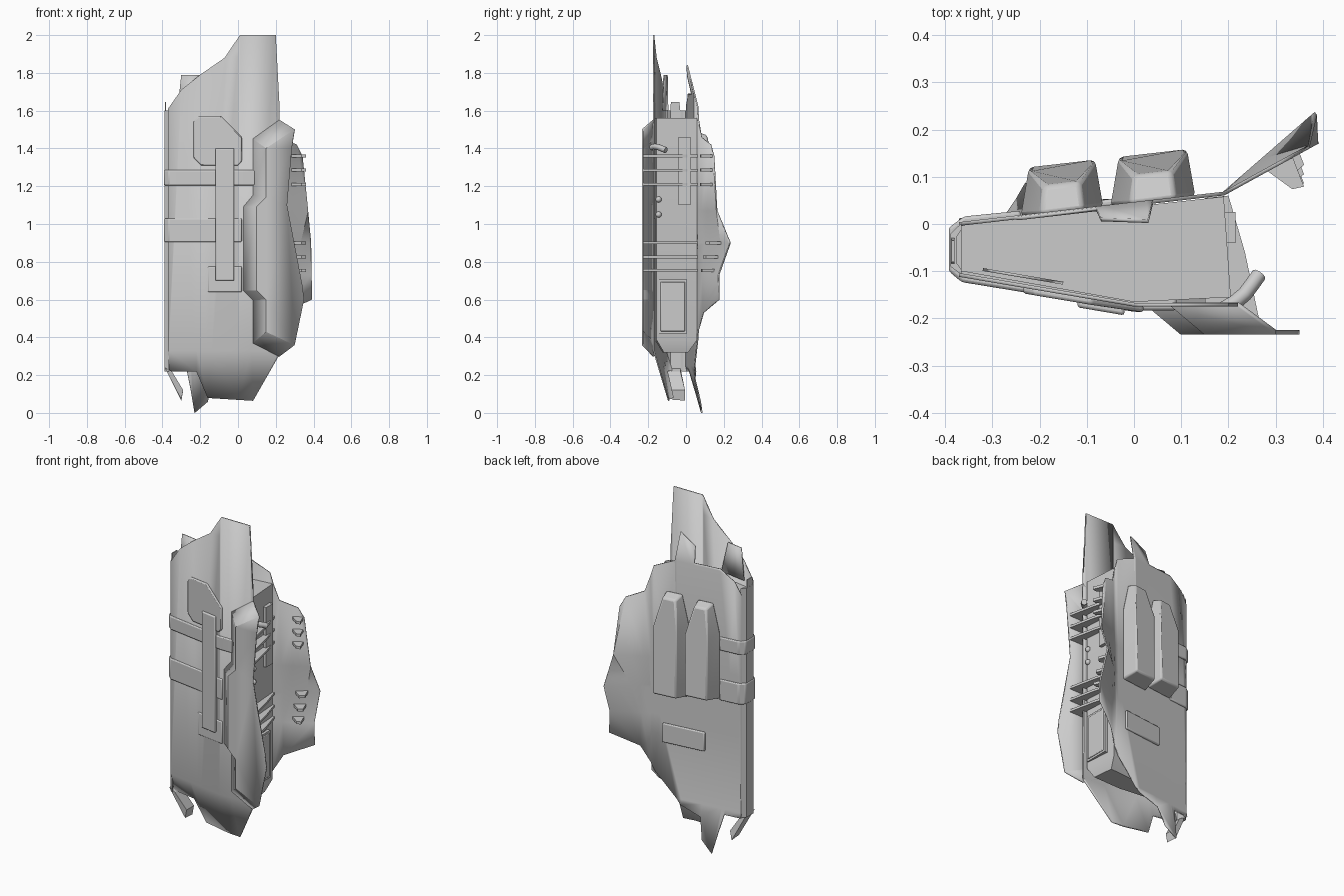
import bpy, bmesh
from mathutils import Vector

if "Cube" in bpy.data.objects:
    bpy.data.objects.remove(bpy.data.objects["Cube"])


def finish(name, bm, bevel=0.0, thick=0.0, offset=0.0):
    bmesh.ops.recalc_face_normals(bm, faces=bm.faces)
    me = bpy.data.meshes.new(name)
    bm.to_mesh(me)
    bm.free()
    ob = bpy.data.objects.new(name, me)
    bpy.context.collection.objects.link(ob)
    if thick:
        m = ob.modifiers.new("thickness", 'SOLIDIFY')
        m.thickness, m.offset = thick, offset
    if bevel:
        m = ob.modifiers.new("bevel", 'BEVEL')
        m.width, m.segments, m.limit_method = bevel, 2, 'ANGLE'
    bpy.ops.object.select_all(action='DESELECT')
    ob.select_set(True)
    bpy.context.view_layer.objects.active = ob
    bpy.ops.object.shade_smooth_by_angle()
    return ob


def loft(name, rings, bevel=0.0):
    """Closed solid through rings of 3D points."""
    bm = bmesh.new()
    vs = [[bm.verts.new(p) for p in r] for r in rings]
    n = len(vs[0])
    for a, b in zip(vs, vs[1:]):
        for i in range(n):
            j = (i + 1) % n
            bm.faces.new((a[i], a[j], b[j], b[i]))
    bm.faces.new(vs[0])
    bm.faces.new(vs[-1])
    return finish(name, bm, bevel)


def slab(name, pts, z0, z1, bevel=0.0):
    return loft(name, [[(x, y, z) for x, y in pts] for z in (z0, z1)], bevel)


def box(name, x0, x1, y0, y1, z0, z1, bevel=0.0):
    return slab(name, [(x0, y0), (x1, y0), (x1, y1), (x0, y1)], z0, z1, bevel)


def sheet(name, pts, fy, xcuts, zcuts, thick):
    """Flat xz outline, cut along fold lines and bent onto y = fy(x, z)."""
    bm = bmesh.new()
    bm.faces.new([bm.verts.new((x, 0, z)) for x, z in pts])
    bmesh.ops.triangulate(bm, faces=bm.faces)
    cuts = [((c, 0, 0), (1, 0, 0)) for c in xcuts] + [((0, 0, c), (0, 0, 1)) for c in zcuts]
    for co, no in cuts:
        bmesh.ops.bisect_plane(bm, geom=bm.verts[:] + bm.edges[:] + bm.faces[:],
                               plane_co=co, plane_no=no)
    for v in bm.verts:
        v.co.y = fy(v.co.x, v.co.z)
    return finish(name, bm, thick=thick)


def raised(name, pts, fy, h, bevel=0.006):
    """Panel standing off a plate by h."""
    return loft(name, [[(x, fy(x, z), z) for x, z in pts],
                       [(x, fy(x, z) + h, z) for x, z in pts]], bevel)


def front_y(x, z):
    return -0.107 - 0.17 * min(x + 0.375, 0.375) + 0.3 * max(0, 0.33 - z)


def back_y(x, z):
    y = 0.115 * (min(x, 0.19) + 0.37)
    k = 0.55 + 0.32 * max(0, 1 - abs(z - 0.9) / 0.17)
    y += k * max(0, x - 0.19)
    return y - 0.25 * max(0, z - 1.68) + 0.27 * max(0, 0.25 - z)


# torn front and back hull plates
sheet("front_plate", [(-.37, .22), (-.22, .22), (-.16, .08), (.08, .065), (.22, .31),
                      (.22, 1.62), (.11, 1.77), (.17, 1.87), (.2, 2), (.01, 2), (-.07, 1.88),
                      (-.2, 1.79), (-.3, 1.71), (-.37, 1.61)], front_y, [0], [.33], .008)
sheet("back_plate", [(-.37, .22), (-.27, .22), (-.25, .12), (-.23, 0), (-.16, .06), (-.13, .18),
                     (0, .22), (.165, .39), (.24, .53), (.39, .6), (.385, .9), (.37, 1.07),
                     (.34, 1.36), (.31, 1.42), (.22, 1.46), (.17, 1.62), (.04, 1.68), (.03, 1.84),
                     (-.07, 1.78), (-.08, 1.69), (-.24, 1.69), (-.33, 1.63), (-.37, 1.56)],
      back_y, [.19], [.25, .73, .9, 1.07, 1.68], .008)
sheet("front_plate_shard", [(-.32, 1.6), (-.3, 1.79), (-.2, 1.79), (-.15, 1.6)],
      lambda x, z: front_y(x, z) + .02, [], [], .006)

# wedge core with a tapered underside
core = [(-.365, -.1), (0, -.165), (.205, -.155), (.19, .058), (-.365, -.003)]
tip = [(x * .9, -.06 + (y + .06) * .6, .32) for x, y in core]
loft("core", [tip, [(x, y, .385) for x, y in core], [(x, y, 1.56) for x, y in core]])

# channel closing the left edge, with torn ends
edge = [(-.365, -.108), (-.388, -.09), (-.388, -.02), (-.365, .002),
        (-.365, -.012), (-.376, -.028), (-.376, -.082), (-.365, -.097)]
slab("left_edge_channel", edge, .22, 1.6)
loft("edge_top_shard", [[(-.388, -.085, 1.58), (-.388, -.028, 1.58), (-.38, -.028, 1.58), (-.38, -.085, 1.58)],
                        [(-.386, -.08, 1.645), (-.386, -.035, 1.645), (-.38, -.035, 1.645), (-.38, -.08, 1.645)]])
loft("edge_bottom_shard", [[(-.388, -.1, .24), (-.388, -.03, .24), (-.35, -.03, .22), (-.35, -.1, .22)],
                           [(-.30, -.075, .07), (-.30, -.005, .065), (-.29, -.005, .12), (-.29, -.075, .12)]])

# folded armour strip overhanging on the right
inner = [(.3, 1.5), (.15, 1.4), (.15, 1.14), (.1, 1.09), (.1, .65), (.15, .6), (.15, .43), (.3, .36)]
outer = [(.22, 1.55), (.08, 1.45), (.08, 1.15), (.03, 1.09), (.03, .65), (.08, .6), (.08, .37), (.22, .3)]
right = [(.35, .6), (.34, .68), (.26, 1.1), (.285, 1.4)]
bm = bmesh.new()
vi = [bm.verts.new((x, -.229, z)) for x, z in inner]
vo = [bm.verts.new((x, -.17, z)) for x, z in outer]
bm.faces.new(vi + [bm.verts.new((x, -.229, z)) for x, z in right])
for i in range(len(vi) - 1):
    bm.faces.new((vi[i], vi[i + 1], vo[i + 1], vo[i]))
finish("armour_strip", bm, thick=.01)

# front fittings
raised("hatch", [(-.235, 1.35), (-.235, 1.545), (-.21, 1.57), (-.09, 1.57), (.02, 1.46),
                 (.02, 1.33), (0, 1.31), (-.195, 1.31)], front_y, -.016)
raised("vertical_bar", [(-.12, .7), (-.12, 1.4), (-.02, 1.4), (-.02, .7)], front_y, -.026)
raised("bar_foot", [(-.16, .64), (-.16, .775), (.02, .775), (.02, .64)], front_y, -.012)

# bands wrapped round the left edge
for name, x1, z0, z1 in (("upper_band", .09, 1.205, 1.285), ("lower_band", .02, .905, 1.03)):
    pts = [(-.397, -.1), (-.365, -.123), (min(x1, 0), front_y(0, 1) - .012),
           (x1, front_y(x1, 1) - .012), (x1, front_y(x1, 1) + .02),
           (-.24, -.02), (-.24, back_y(-.24, 1) + .013), (-.36, .016), (-.397, -.008)]
    if x1 < .05:
        pts.pop(2)
    slab(name, [(max(x, -.392), y) for x, y in pts], z0, z1, .006)

# pods and cover on the back
for i, (x0, x1, z0, z1) in enumerate(((-.05, .13, .88, 1.49), (-.24, -.065, .91, 1.48))):
    base = [(x0, z0), (x1, z0), (x1, z1 - .17), (x1 - .04, z1), (x0 + .04, z1), (x0, z1 - .17)]
    xm = (x0 + x1) / 2
    top = []
    for j, (x, z) in enumerate(base):
        xx = xm + (x - xm) * .8
        zz = z + .02 if j < 2 else z - .02
        h = .06 if j in (3, 4) else .103
        top.append((xx, back_y(xx, 1) + h, zz))
    loft("back_pod_%d" % (i + 1), [[(x, back_y(x, 1), z) for x, z in base], top], .01)
raised("back_cover", [(-.15, .575), (.11, .575), (.11, .69), (-.15, .69)], back_y, .016)

# broken ribs between the plates and lugs on the flared plate
for zs, ly in (((1.21, 1.285, 1.36), .1), ((.755, .825, .9), .105)):
    for z in zs:
        slab("rib", [(.15, -.225), (.27, -.226), (.235, -.06), (.2, .06), (.15, .055)], z - .007, z + .007)
        b0, b1 = back_y(.28, z), back_y(.335, z)
        slab("lug", [(.28, b0), (.335, b1), (.36, b1 - .065), (.335, b0 - .04)], z - .008, z + .008)

# details on the exposed right wall
box("wall_rail", .18, .215, -.04, .025, 1.1, 1.46)
box("wall_panel", .18, .212, -.145, .005, .42, .705)
box("wall_panel_face", .2, .217, -.135, -.005, .432, .693, .004)
for z in (1.05, 1.13):
    bpy.ops.mesh.primitive_uv_sphere_add(segments=12, ring_count=8, radius=.016, location=(.205, -.145, z))
    bpy.context.object.name = "wall_stud"
    bpy.ops.object.shade_smooth()

# bent pipe stub
cu = bpy.data.curves.new("pipe_stub", 'CURVE')
cu.dimensions = '3D'
cu.bevel_depth, cu.bevel_resolution, cu.use_fill_caps = .016, 3, True
sp = cu.splines.new('POLY')
path = [(.19, -.18, 1.405), (.215, -.165, 1.41), (.235, -.148, 1.408), (.25, -.128, 1.4), (.265, -.107, 1.39)]
sp.points.add(len(path) - 1)
for p, co in zip(sp.points, path):
    p.co = (*co, 1)
bpy.context.collection.objects.link(bpy.data.objects.new("pipe_stub", cu))
